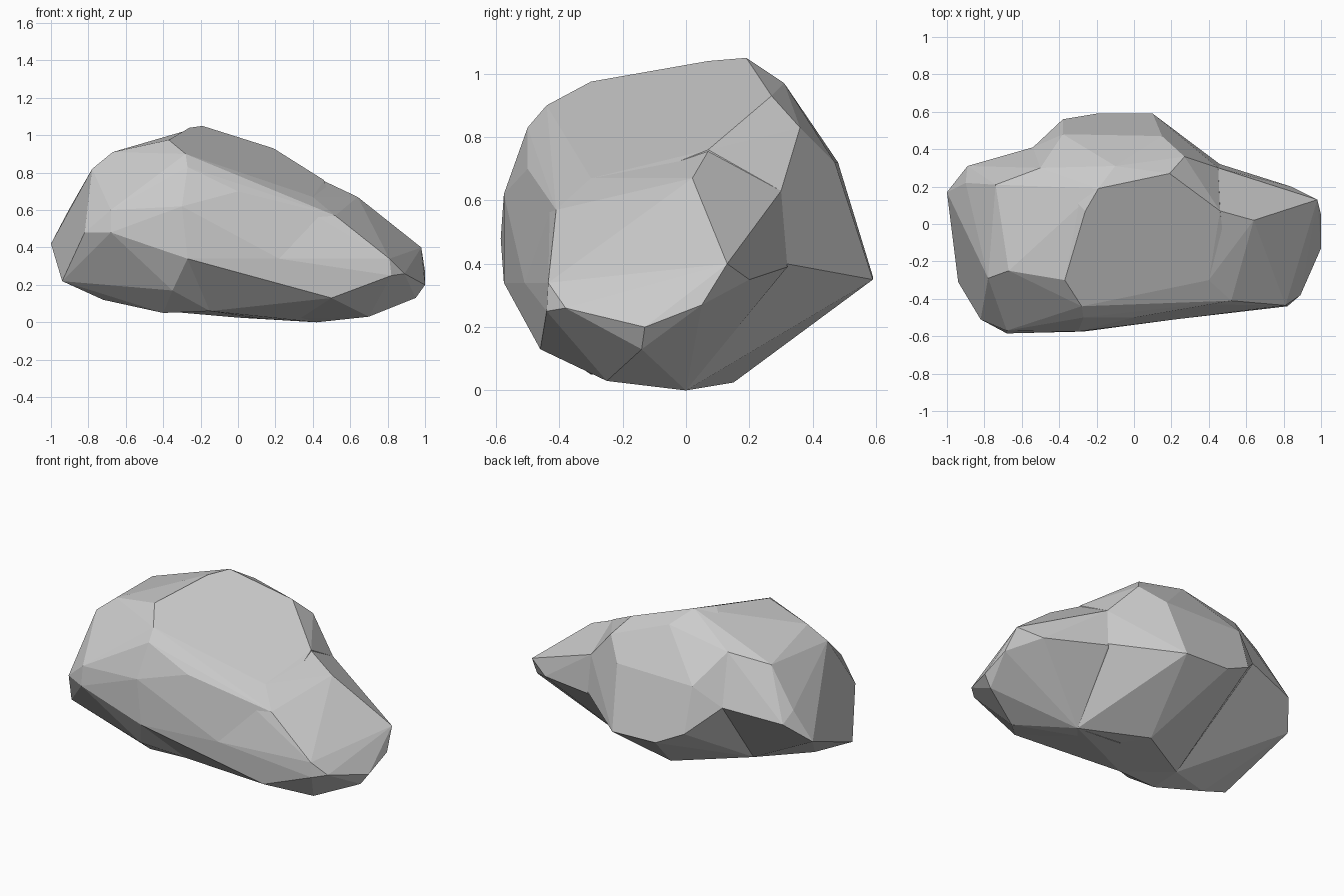
import bpy, bmesh, math

if "Cube" in bpy.data.objects:
    bpy.data.objects.remove(bpy.data.objects["Cube"])


def hull(name, pts):
    """Faceted convex boulder lump from its main corners."""
    bm = bmesh.new()
    for p in pts:
        bm.verts.new(p)
    res = bmesh.ops.convex_hull(bm, input=bm.verts[:])
    loose = {g for g in res["geom_interior"] + res["geom_unused"]
             if isinstance(g, bmesh.types.BMVert)}
    loose |= {v for v in bm.verts if not v.link_faces}
    bmesh.ops.delete(bm, geom=list(loose), context='VERTS')
    bmesh.ops.recalc_face_normals(bm, faces=bm.faces[:])
    me = bpy.data.meshes.new(name)
    bm.to_mesh(me)
    bm.free()
    ob = bpy.data.objects.new(name, me)
    bpy.context.collection.objects.link(ob)
    return ob


# Tall middle mass: sloping top facet, steep front and undercut back
rock = hull("rock", [
    (-.19, .19, 1.05), (-.26, .07, 1.04), (-.37, -.30, .975), (-.28, -.44, .90),
    (-.27, -.50, .83), (0, -.50, .70), (.40, -.43, .58), (.52, -.41, .57),
    (.40, -.30, .67), (.46, .07, .76), (.19, .27, .93), (-.10, .31, .97),
    (.27, .36, .83), (.15, .47, .72), (-.38, .48, .72), (.10, .59, .35),
    (-.20, .59, .36), (-.38, .56, .45), (-.54, .41, .60), (-.50, .30, .90),
    (.45, .30, .63), (.46, .32, .40), (-.30, -.575, .62), (-.27, -.575, .34),
    (.22, -.51, .34), (.50, -.46, .13), (-.15, -.30, .06), (-.40, -.10, .06),
    (0, .15, .025), (.42, 0, 0)])

# Low nose towards +x
nose = hull("rock_nose", [
    (.64, .02, .67), (.46, .07, .755), (.40, -.30, .67), (.40, -.43, .58),
    (.45, .30, .63), (.46, .32, .39), (.52, -.41, .57), (.81, -.435, .34),
    (.82, -.44, .25), (.89, -.38, .26), (.98, .13, .40), (.84, .20, .35),
    (1, .05, .27), (1, -.13, .20), (.95, -.14, .13), (.70, -.25, .03),
    (.42, 0, 0), (.50, -.46, .13), (.10, 0, .02), (.22, -.51, .34)])

# Blunt shoulder towards -x
shoulder = hull("rock_shoulder", [
    (-1, .17, .42), (-.90, .22, .61), (-.74, .21, .85), (-.78, -.29, .82),
    (-.67, -.25, .91), (-.82, -.51, .48), (-.68, -.585, .48), (-.68, -.57, .60),
    (-.94, -.31, .22), (-.98, -.05, .33), (-.72, -.25, .12), (-.40, -.30, .05),
    (-.15, -.30, .06), (-.40, -.10, .06), (-.35, -.47, .17), (-.89, .31, .55),
    (-.54, .41, .60), (-.50, .30, .90), (-.37, -.30, .975), (-.28, -.44, .90),
    (-.27, -.50, .83), (-.30, -.575, .62), (-.27, -.575, .34), (-.19, .19, 1.05)])

# Fuse the lumps into one stone
for part in (nose, shoulder):
    m = rock.modifiers.new("fuse", 'BOOLEAN')
    m.operation = 'UNION'
    m.solver = 'EXACT'
    m.object = part
bpy.context.view_layer.update()
dg = bpy.context.evaluated_depsgraph_get()
fused = bpy.data.meshes.new_from_object(rock.evaluated_get(dg))
rock.modifiers.clear()
rock.data = fused
for part in (nose, shoulder):
    bpy.data.objects.remove(part)

# Merge nearly flat triangles into broad chipped facets
bm = bmesh.new()
bm.from_mesh(rock.data)
bmesh.ops.remove_doubles(bm, verts=bm.verts[:], dist=.002)
bmesh.ops.dissolve_limit(bm, angle_limit=math.radians(4),
                         verts=bm.verts[:], edges=bm.edges[:])
bmesh.ops.recalc_face_normals(bm, faces=bm.faces[:])
for f in bm.faces:
    f.smooth = False
bm.to_mesh(rock.data)
bm.free()
